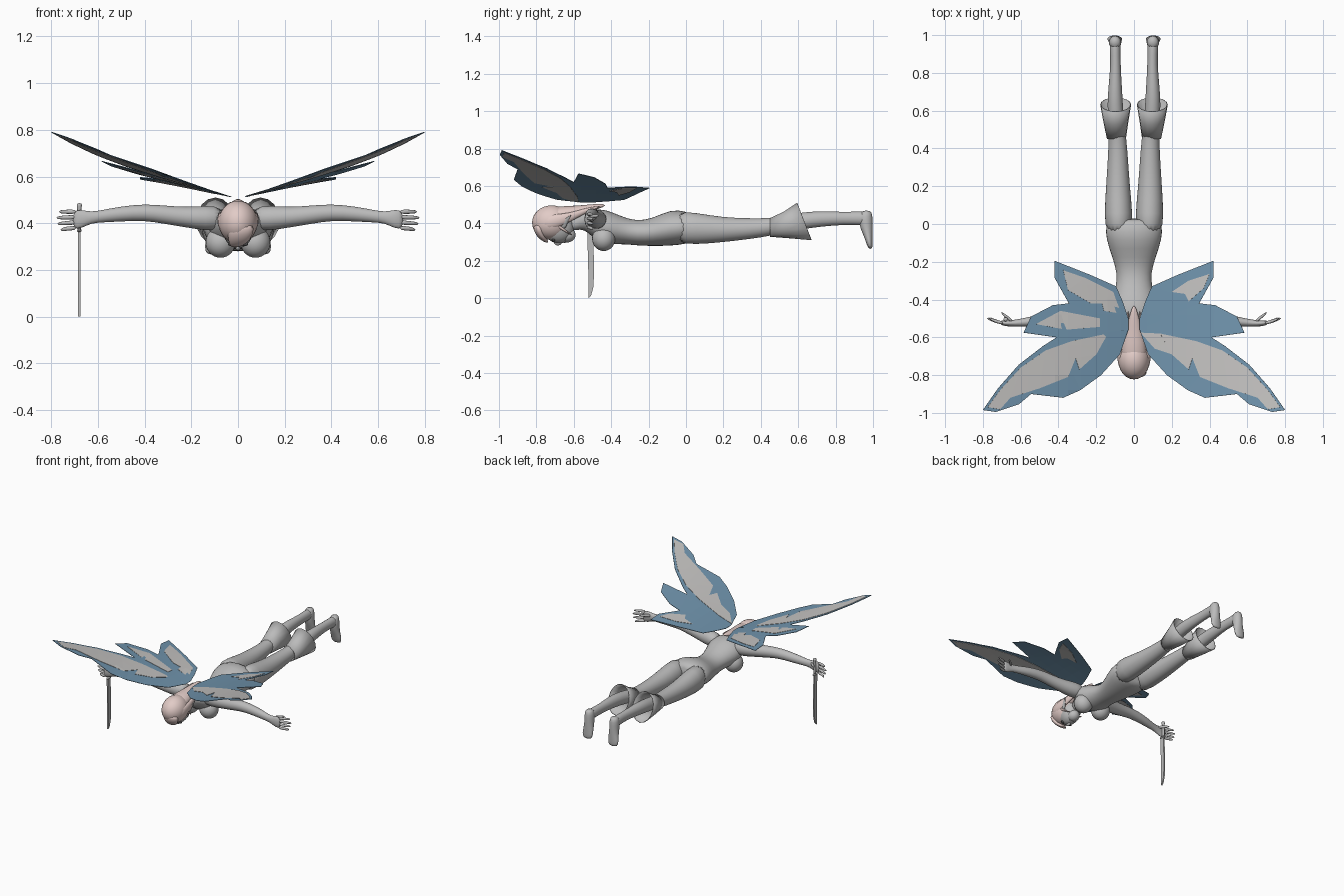
import bpy, bmesh, math
from mathutils import Vector

if "Cube" in bpy.data.objects:
    bpy.data.objects.remove(bpy.data.objects["Cube"])


def material(name, colour):
    mat = bpy.data.materials.new(name)
    mat.use_nodes = True
    rgba = (*colour, 1)
    mat.diffuse_color = rgba
    mat.node_tree.nodes["Principled BSDF"].inputs["Base Color"].default_value = rgba
    return mat


GREY = material("body grey", (.5, .5, .5))
HAIR = material("pale pink hair", (.76, .6, .57))
BLUE = material("wing blue", (.16, .29, .41))
PANEL = material("wing panel grey", (.54, .53, .52))
DARK = material("eye dark grey", (.08, .08, .08))

X, Y, Z = Vector((1, 0, 0)), Vector((0, 1, 0)), Vector((0, 0, 1))
PLANES = {"x": (Y, Z), "y": (X, Z), "z": (X, Y)}
SIDES = (("left", 1), ("right", -1))


def finish(bm, name, mat, smooth=True):
    bmesh.ops.recalc_face_normals(bm, faces=bm.faces)
    mesh = bpy.data.meshes.new(name)
    for face in bm.faces:
        face.smooth = smooth
    bm.to_mesh(mesh)
    bm.free()
    mesh.materials.append(mat)
    obj = bpy.data.objects.new(name, mesh)
    bpy.context.collection.objects.link(obj)
    return obj


def loft(name, axis, sections, mat=GREY, side=1, count=16, capped=True, slants=None, round_off=True):
    """Skin elliptical rings given as (x, y, z, radius_a, radius_b)."""
    bm = bmesh.new()
    u, v = PLANES[axis]
    rings = []
    for k, (x, y, z, ra, rb) in enumerate(sections):
        ring = []
        for i in range(count):
            a = math.tau * i / count
            p = Vector((x, y, z)) + u * (ra * math.cos(a)) + v * (rb * math.sin(a))
            if slants:
                p.y -= slants[k] * (p.z - z)
            p.x *= side
            ring.append(bm.verts.new(p))
        rings.append(ring)
    for lower, upper in zip(rings, rings[1:]):
        for i in range(count):
            j = (i + 1) % count
            bm.faces.new((lower[i], lower[j], upper[j], upper[i]))
    if capped:
        bm.faces.new(rings[0])
        bm.faces.new(rings[-1])
    obj = finish(bm, name, mat)
    if round_off:
        obj.modifiers.new("Smooth", "SUBSURF").levels = 1
    return obj


def ball(name, centre, radii, mat=GREY):
    bm = bmesh.new()
    bmesh.ops.create_uvsphere(bm, u_segments=24, v_segments=16, radius=1)
    for vert in bm.verts:
        vert.co = Vector(c + r * p for c, r, p in zip(centre, radii, vert.co))
    return finish(bm, name, mat)


def wing_sheet(name, outline, side, mat, thickness):
    """Cut a flat outline into a grid, then lift it onto the twisted wing surface."""
    bm = bmesh.new()
    bm.faces.new([bm.verts.new((x, y, 0)) for x, y in outline])
    bmesh.ops.triangulate(bm, faces=bm.faces[:])
    for step in range(1, 13):
        for origin, normal in ((X * step * .07, X), (Y * step * -.08, Y)):
            geom = bm.verts[:] + bm.edges[:] + bm.faces[:]
            bmesh.ops.bisect_plane(bm, geom=geom, plane_co=origin, plane_no=normal)
    for vert in bm.verts:
        x, y, _ = vert.co
        vert.co = (side * x, y, .505 + x * (.16 - .2 * y))
    obj = finish(bm, name, mat, smooth=False)
    solid = obj.modifiers.new("Thickness", "SOLIDIFY")
    solid.thickness, solid.offset = thickness, 0
    return obj


# Torso and neck
loft("torso", "y", [(0, y, z, rx, rz) for y, z, rx, rz in (
    (-.63, .39, .035, .04), (-.56, .415, .04, .042), (-.525, .41, .1, .06),
    (-.46, .385, .135, .095), (-.4, .375, .12, .09), (-.33, .36, .095, .072),
    (-.26, .347, .092, .067), (-.18, .352, .115, .075), (-.08, .378, .152, .1),
    (0, .377, .155, .09), (.03, .375, .12, .07))])

# Limbs, built once per side
ARM = ((.06, -.47, .42, .05, .05), (.14, -.48, .422, .055, .055), (.22, -.49, .425, .044, .044),
       (.32, -.5, .437, .038, .04), (.4, -.505, .447, .035, .036), (.5, -.51, .44, .031, .033),
       (.58, -.52, .43, .023, .027), (.63, -.525, .424, .018, .024),
       (.67, -.527, .418, .016, .041), (.71, -.522, .414, .013, .042))
LEG = ((.08, -.06, .38, .07, .09), (.082, .05, .372, .077, .087), (.085, .2, .365, .064, .067),
       (.085, .35, .372, .054, .056), (.087, .45, .38, .048, .048), (.095, .54, .4, .042, .045),
       (.1, .63, .415, .042, .046), (.1, .72, .424, .037, .042), (.097, .85, .427, .026, .034),
       (.1, .94, .427, .03, .038), (.1, .975, .425, .028, .036))
FOOT = ((.1, .965, .47, .022, .025), (.1, .96, .44, .034, .038), (.1, .962, .39, .033, .037),
        (.1, .973, .34, .036, .026), (.103, .98, .3, .042, .018), (.103, .986, .262, .034, .012))
CUFF = ((.093, .45, .378, .05, .05), (.096, .54, .392, .066, .072), (.097, .632, .41, .082, .1))

for label, side in SIDES:
    loft(label + "_arm", "x", ARM, side=side)
    loft(label + "_leg", "y", LEG, side=side)
    loft(label + "_foot", "z", FOOT, side=side)
    cuff = loft(label + "_boot_cuff", "y", CUFF, side=side, capped=False,
                slants=(0, .2, .38), round_off=False)
    cuff.modifiers.new("Thickness", "SOLIDIFY").thickness = .005
    ball(label + "_breast", (side * .075, -.44, .318), (.064, .062, .066))
    for n in range(4):
        z = .449 - n * .023
        tip = .77 + .012 * math.sin(n * 1.3)
        loft(f"{label}_finger_{n + 1}", "x", [
            (.69, -.525, z, .011, .011), (.735, -.515, z - .001 * n, .01, .01),
            (tip, -.497, z - .003 * n, .006, .007)], side=side, count=8)
    loft(label + "_thumb", "x", ((.64, -.52, .435, .012, .012), (.675, -.49, .44, .011, .011),
                                 (.705, -.468, .44, .006, .007)), side=side, count=8)

# Head and face, looking down and forward
ball("head", (0, -.68, .378), (.066, .082, .085))
ball("jaw", (0, -.635, .338), (.042, .045, .04))
ball("nose", (0, -.685, .296), (.011, .02, .014))
ball("mouth", (0, -.65, .301), (.02, .008, .006))
for label, side in SIDES:
    ball(label + "_eye", (side * .029, -.708, .311), (.015, .009, .009), DARK)
    loft(label + "_ear", "z", ((.064, -.655, .37, .007, .012), (.072, -.652, .4, .008, .02),
                               (.08, -.635, .425, .005, .012), (.085, -.615, .445, .002, .003)),
         side=side, count=8)

# Hair: cap, swept tail and loose locks
ball("hair_cap", (0, -.718, .404), (.084, .105, .092), HAIR)
loft("hair_tail", "y", ((0, -.76, .425, .06, .05), (0, -.67, .445, .074, .05),
                        (0, -.58, .462, .05, .032), (0, -.5, .486, .028, .018),
                        (0, -.43, .497, .008, .007)), HAIR)
loft("hair_fringe", "z", ((.015, -.79, .4, .06, .03), (.01, -.785, .35, .055, .028),
                          (0, -.762, .312, .04, .02), (-.015, -.74, .296, .015, .008)), HAIR)
for label, side in SIDES:
    loft(label + "_hair_lock", "y", ((.06, -.77, .4, .02, .035), (.075, -.7, .41, .018, .04),
                                     (.065, -.62, .43, .015, .025), (.04, -.54, .468, .012, .014),
                                     (.03, -.46, .49, .004, .005)), HAIR, side)
    loft(label + "_side_strand", "z", ((.068, -.7, .4, .012, .02), (.066, -.65, .36, .008, .012),
                                       (.05, -.605, .335, .003, .004)), HAIR, side, count=8)

# Wings with inlaid panels
WING = ((.03, -.5), (.06, -.41), (.095, -.33), (.23, -.27), (.42, -.195), (.42, -.285),
        (.345, -.42), (.43, -.43), (.545, -.49), (.585, -.575), (.41, -.6), (.48, -.645),
        (.61, -.745), (.72, -.87), (.8, -.985), (.73, -.995), (.61, -.955), (.545, -.9),
        (.375, -.92), (.285, -.88), (.175, -.8), (.075, -.69), (.03, -.56))
FORE_PANEL = ((.14, -.58), (.33, -.62), (.47, -.67), (.6, -.76), (.71, -.88), (.775, -.97),
              (.71, -.982), (.655, -.92), (.5, -.87), (.35, -.81), (.31, -.71), (.29, -.77),
              (.2, -.69))
MID_PANEL = ((.18, -.5), (.39, -.46), (.52, -.53), (.365, -.56), (.18, -.545))
HIND_PANEL = ((.07, -.475), (.11, -.36), (.26, -.285), (.375, -.245), (.35, -.35), (.23, -.42),
              (.17, -.42), (.16, -.46))
SMALL_HIND = ((.2, -.36), (.29, -.3), (.4, -.265), (.37, -.34), (.29, -.41), (.27, -.37))
for label, side in SIDES:
    wing_sheet(label + "_wing", WING, side, BLUE, .003)
    wing_sheet(label + "_fore_panel", FORE_PANEL, side, PANEL, .007)
wing_sheet("left_fore_root_panel", ((.035, -.575), (.14, -.58), (.2, -.69), (.11, -.66)), 1, PANEL, .007)
wing_sheet("left_hind_panel", SMALL_HIND, 1, PANEL, .007)
wing_sheet("right_mid_panel", MID_PANEL, -1, PANEL, .007)
wing_sheet("right_hind_panel", HIND_PANEL, -1, PANEL, .007)

# Sword hanging from the right hand
bm = bmesh.new()
blade = ((-.522, 0), (-.507, .015), (-.495, .06), (-.491, .15), (-.497, .37), (-.528, .37),
         (-.524, .2), (-.521, .1))
bm.faces.new([bm.verts.new((-.68, y, z)) for y, z in blade])
sword = finish(bm, "sword_blade", GREY, smooth=False)
edge = sword.modifiers.new("Thickness", "SOLIDIFY")
edge.thickness, edge.offset = .01, 0
loft("sword_grip", "z", [(-.68, -.505, z, r, r) for z, r in (
    (.36, .01), (.42, .009), (.465, .009), (.475, .013), (.487, .01))], count=10)
ball("sword_guard", (-.68, -.51, .368), (.01, .026, .007))
